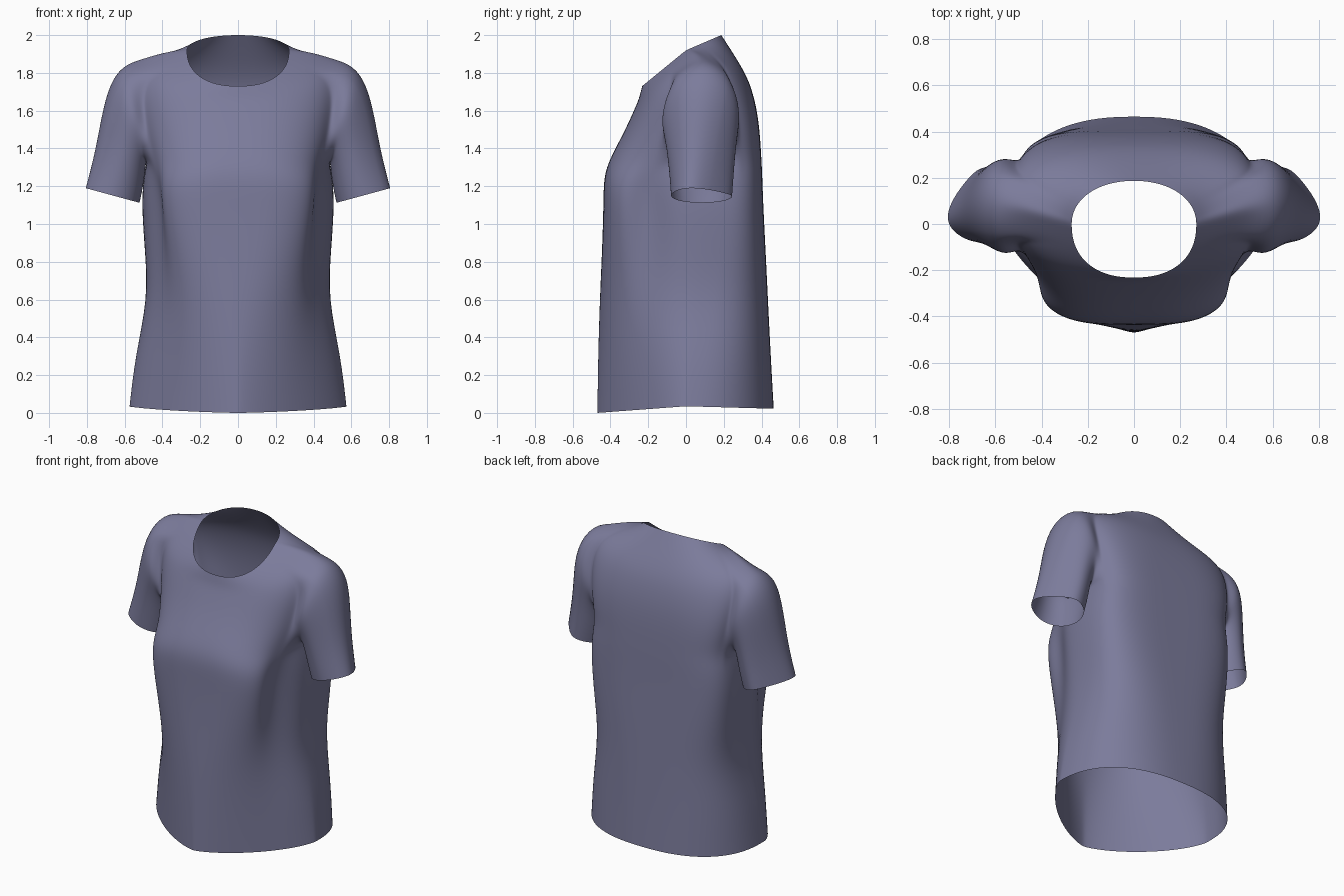
import bpy, bmesh, math
from mathutils import Vector

if "Cube" in bpy.data.objects:
    bpy.data.objects.remove(bpy.data.objects["Cube"])

N = 64          # columns round the body
HALF = 4        # armhole half width in columns
LOW, HIGH = 6, 10   # armhole bottom and top rings

# rings: half width, y front, y back, y widest, z front, z side, z back, squareness front/back, side dent
RINGS = [
    (.575, -.470, .465, .00, .000, .035, .022, 1.42, 2.4, 0),
    (.545, -.466, .449, .02, .30, .30, .30, 1.6, 2.6, .02),
    (.478, -.457, .434, .06, .60, .60, .60, 2.1, 3.0, .05),
    (.492, -.445, .422, .10, .85, .85, .85, 2.7, 3.4, .13),
    (.512, -.437, .409, .10, 1.10, 1.10, 1.10, 3.3, 3.8, .17),
    (.500, -.437, .404, .10, 1.23, 1.25, 1.25, 3.3, 4.0, .11),
    (.482, -.415, .399, .10, 1.32, 1.34, 1.35, 2.8, 4.0, .03),
    (.505, -.363, .392, .10, 1.42, 1.47, 1.47, 2.5, 4.0, 0),
    (.530, -.312, .377, .10, 1.52, 1.60, 1.60, 2.4, 3.6, 0),
    (.545, -.276, .347, .10, 1.60, 1.75, 1.72, 2.3, 3.0, 0),
    (.515, -.250, .312, .08, 1.66, 1.88, 1.80, 2.2, 2.6, 0),
    (.390, -.240, .262, .04, 1.70, 1.912, 1.885, 2.2, 2.3, 0),
    (.270, -.232, .187, .00, 1.73, 1.92, 2.0, 2.3, 2.1, 0),
]

# sleeve rings: outer x z, inner x z, y front, y back, y of outer edge
SLEEVE = [
    (.612, 1.842, .486, 1.320, -.140, .292, .09),
    (.682, 1.740, .490, 1.295, -.128, .284, .09),
    (.722, 1.580, .494, 1.250, -.110, .272, .07),
    (.757, 1.380, .505, 1.180, -.095, .262, .05),
    (.807, 1.190, .520, 1.112, -.085, .254, .03),
]


def body_point(ring, col):
    hw, yf, yb, yc, zf, zs, zb, nf, nb, dent = ring
    a = 2 * math.pi * col / N
    c, s = math.cos(a), math.sin(a)
    n, y_end, z_end = (nb, yb, zb) if s > 0 else (nf, yf, zf)
    f = abs(s) ** (2 / n) if abs(s) > 1e-6 else 0
    x = math.copysign(abs(c) ** (2 / n), c) * hw if abs(c) > 1e-6 else 0
    if s < 0:   # drape fold below the bust
        x *= 1 - dent * math.exp(-((f - .57) / .23) ** 2)
    return Vector((x, yc + (y_end - yc) * f, zs + (z_end - zs) * f))


bm = bmesh.new()

# body
grid = [[bm.verts.new(body_point(r, c)) for c in range(N)] for r in RINGS]


def in_armhole(r, c):
    return LOW <= r < HIGH and any((c - m + HALF) % N < 2 * HALF for m in (0, N // 2))


for r in range(len(RINGS) - 1):
    for c in range(N):
        if not in_armhole(r, c):
            d = (c + 1) % N
            bm.faces.new((grid[r][c], grid[r][d], grid[r + 1][d], grid[r + 1][c]))

# sleeves grow from the armhole edges
path = ([(c, LOW) for c in range(-HALF, HALF)] + [(HALF, r) for r in range(LOW, HIGH)]
        + [(c, HIGH) for c in range(HALF, -HALF, -1)] + [(-HALF, r) for r in range(HIGH, LOW, -1)])
for side in (1, -1):
    loop = []
    for c, r in path:
        col = c % N if side == 1 else (N // 2 - c) % N
        loop.append(grid[r][col])
    edge = loop
    for k, (ox, oz, ix, iz, yf, yb, yo) in enumerate(SLEEVE):
        new = []
        for c, r in path:
            a = math.atan2((r - (LOW + HIGH) / 2) / 2, c / HALF)
            u, v = math.sin(a), math.cos(a)
            t = (u + 1) / 2
            ym = (yf + yb) / 2
            up = max(u, 0)
            pinch = 1 - .09 * k * up    # flattened outer fold towards the cuff
            y = ym + v * (yb - yf) / 2 * pinch + (yo - ym) * up
            new.append(bm.verts.new((side * (ix + (ox - ix) * t), y, iz + (oz - iz) * t)))
        for i in range(len(path)):
            j = (i + 1) % len(path)
            bm.faces.new((edge[i], edge[j], new[j], new[i]))
        edge = new
    bmesh.ops.smooth_vert(bm, verts=loop, factor=.4, use_axis_x=True, use_axis_y=True, use_axis_z=True)

bmesh.ops.recalc_face_normals(bm, faces=bm.faces)
mesh = bpy.data.meshes.new("shirt")
bm.to_mesh(mesh)
bm.free()
for p in mesh.polygons:
    p.use_smooth = True
shirt = bpy.data.objects.new("shirt", mesh)
bpy.context.collection.objects.link(shirt)

# cloth colour
cloth = bpy.data.materials.new("muted violet cloth")
cloth.diffuse_color = (.20, .20, .33, 1)
cloth.use_nodes = True
cloth.node_tree.nodes["Principled BSDF"].inputs["Base Color"].default_value = cloth.diffuse_color
mesh.materials.append(cloth)

# soft cloth surface
sub = shirt.modifiers.new("smooth", 'SUBSURF')
sub.levels = sub.render_levels = 2
